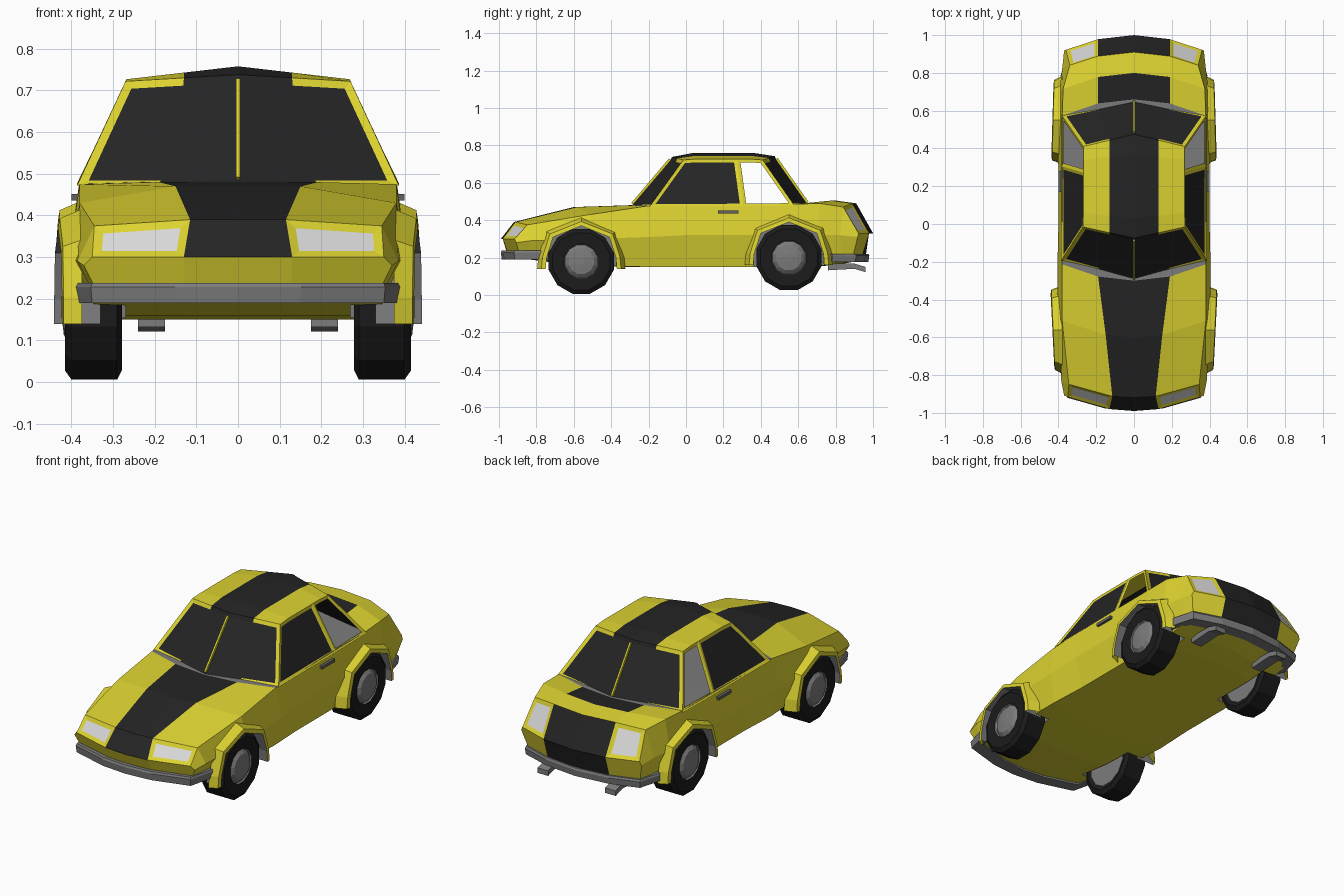
import bpy, bmesh
from math import sin, cos, pi
from mathutils import Vector

cube = bpy.data.objects.get("Cube")
if cube:
    bpy.data.objects.remove(cube)


def material(name, red, green, blue):
    mat = bpy.data.materials.new(name)
    mat.use_nodes = True
    mat.diffuse_color = (red, green, blue, 1)
    shader = next(n for n in mat.node_tree.nodes if n.type == 'BSDF_PRINCIPLED')
    shader.inputs["Base Color"].default_value = (red, green, blue, 1)
    return mat


PALETTE = [material("yellow paint", .72, .65, .03),
           material("black stripe and glass", .018, .018, .019),
           material("grey metal", .2, .2, .2),
           material("lamp white", .7, .7, .7),
           material("tyre rubber", .011, .011, .011),
           material("dark trim", .12, .12, .12)]
YELLOW, BLACK, GREY, LAMP, TYRE, TRIM = range(len(PALETTE))


def finish(name, bm, fix_normals=True):
    if fix_normals:
        bmesh.ops.recalc_face_normals(bm, faces=bm.faces)
    mesh = bpy.data.meshes.new(name)
    bm.to_mesh(mesh)
    bm.free()
    for mat in PALETTE:
        mesh.materials.append(mat)
    obj = bpy.data.objects.new(name, mesh)
    bpy.context.collection.objects.link(obj)
    return obj


def loft(bm, sections, colour, closed=True, caps=None):
    """Skin a row of sections; colour is an index or a rule of (section, edge)."""
    rows = [[bm.verts.new(p) for p in section] for section in sections]
    count = len(rows[0])
    for k, (a, b) in enumerate(zip(rows, rows[1:])):
        for i in range(count if closed else count - 1):
            j = (i + 1) % count
            face = bm.faces.new((a[i], a[j], b[j], b[i]))
            face.material_index = colour(k, i) if callable(colour) else colour
    if caps is not None:
        for row in (rows[0], rows[-1]):
            bm.faces.new(row).material_index = caps
    return rows


def inset(bm, faces, width, depth, rim=YELLOW):
    made = bmesh.ops.inset_individual(bm, faces=faces, thickness=width,
                                      depth=depth, use_even_offset=True)
    for face in made["faces"]:
        face.material_index = rim


# Lower body: y, then bottom, crease, shoulder (height, half width), stripe, top
STATIONS = [
    (-.99, .20, .33, .28, .37, .30, .35, .13, .30),
    (-.92, .20, .34, .29, .385, .375, .345, .115, .39),
    (-.60, .16, .36, .30, .405, .43, .38, .15, .47),
    (-.30, .15, .37, .31, .405, .475, .38, .19, .48),
    (0, .15, .36, .32, .40, .48, .38, .19, .48),
    (.35, .15, .36, .32, .40, .485, .38, .19, .485),
    (.66, .15, .36, .32, .405, .485, .38, .19, .49),
    (.80, .16, .355, .32, .395, .49, .375, .19, .505),
    (.91, .18, .35, .32, .38, .47, .34, .19, .49),
    (1.0, .20, .34, .31, .37, .33, .36, .19, .33)]


def body_ring(y, zb, wb, zc, wc, zs, ws, stripe, top):
    half = [(0, zb), (stripe, zb), (wb, zb), (wc, zc), (ws, zs), (stripe, top), (0, top)]
    sign = 1 if y > 0 else -1
    ring = []
    for i, (x, z) in enumerate(half):
        bow = .6 * x * x * min(1, abs(y) / .28)
        tuck = .04 if i < 3 and abs(y) > .95 else 0
        ring.append(Vector((x, y - sign * (bow + tuck), z)))
    return ring + [Vector((-p.x, p.y, p.z)) for p in ring[5:0:-1]]


def body_colour(k, i):
    i = min(i, 11 - i)
    if k in (3, 4, 5) and i >= 4:
        return GREY
    if k in (0, 8) and i == 4:
        return LAMP
    return BLACK if i == 5 and k in (0, 1, 2, 6, 8) else YELLOW


bm = bmesh.new()
rings = loft(bm, [body_ring(*s) for s in STATIONS], body_colour)
for row, middle in ((rings[0], YELLOW), (rings[-1], BLACK)):
    bm.faces.new([row[i] for i in (0, 1, 5, 6, 7, 11)]).material_index = middle
    bm.faces.new(row[1:6])
    bm.faces.new(row[7:12])
bmesh.ops.recalc_face_normals(bm, faces=bm.faces)
inset(bm, [f for f in bm.faces if f.material_index == LAMP], .022, -.004)
body = finish("lower_body", bm)

# Wheel arches cut into the body, flares, wheels
ARCH = [(-.19, -.04), (-.185, .02), (-.15, .13), (0, .19), (.15, .13), (.185, .02), (.19, -.04)]
AXLES = [("front", -.56, .18, .05), ("rear", .55, .2, -.03)]
TYRE_PROFILE = [(.284, .13), (.278, .155), (.29, .18), (.40, .18), (.415, .158),
                (.41, .095), (.402, .09), (.418, .07), (.424, .02)]

for end, yc, zc, slope in AXLES:
    for side, label in ((1, "left"), (-1, "right")):
        def arch(x, grow=1, lean=0):
            return [Vector((side * (x + lean * dy), yc + dy * grow, zc + (dz * grow if dz > 0 else dz)))
                    for dy, dz in ARCH]

        bm = bmesh.new()
        opening = [p - Vector((0, 0, .12)) if i in (0, len(ARCH) - 1) else p
                   for i, p in enumerate(arch(0))]
        loft(bm, [[Vector((side * x, p.y, p.z)) for p in opening] for x in (.27, .55)],
             GREY, caps=GREY)
        cutter = finish("arch_cutter", bm)
        cutter.hide_render = True
        mod = body.modifiers.new("arch", 'BOOLEAN')
        mod.operation, mod.solver, mod.object = 'DIFFERENCE', 'EXACT', cutter
        bpy.context.view_layer.update()
        shape = bpy.data.meshes.new_from_object(
            body.evaluated_get(bpy.context.evaluated_depsgraph_get()))
        body.modifiers.clear()
        body.data = shape
        bpy.data.objects.remove(cutter)

        bm = bmesh.new()
        loft(bm, [arch(.33), arch(.432, 1, slope), arch(.428, 1.12, slope), arch(.375, 1.24)],
             lambda k, i: YELLOW if k else GREY, closed=False)
        finish(f"{end}_{label}_flare", bm)

        bm = bmesh.new()
        circles = [[(side * x, yc + r * sin(pi * (n + .5) / 6), zc + r * cos(pi * (n + .5) / 6))
                    for n in range(12)] for x, r in TYRE_PROFILE]
        loft(bm, circles, lambda k, i: TYRE if k < 5 else GREY, caps=GREY)
        finish(f"{end}_{label}_wheel", bm)

# Cabin shell: windscreen, rear window, roof and sides
def cabin_row(y_mid, z_mid, stripe, x, y, z):
    mid, corner = Vector((0, y_mid, z_mid)), Vector((x, y, z))
    band = mid.lerp(corner, stripe / x)
    half = [corner, band, mid]
    return half + [Vector((-p.x, p.y, p.z)) for p in (band, corner)]


rows = [cabin_row(-.3, .472, .19, .386, -.195, .472),
        cabin_row(-.075, .738, .13, .27, -.015, .722),
        cabin_row(.03, .758, .13, .268, .06, .727),
        cabin_row(.37, .758, .13, .268, .34, .727),
        cabin_row(.475, .742, .13, .268, .41, .722),
        cabin_row(.66, .478, .19, .386, .58, .478)]
bm = bmesh.new()
grid = loft(bm, rows, lambda k, i: BLACK if i in (1, 2) else YELLOW, closed=False)
screens = [[f for f in bm.faces if all(v in a + b for v in f.verts)]
           for a, b in (grid[:2], grid[-2:])]
doors, quarters = [], []
for c, sign in ((0, 1), (4, -1)):
    low = bm.verts.new((sign * .386, .307, .475))
    high = bm.verts.new((sign * .268, .272, .727))
    doors.append(bm.faces.new((grid[0][c], low, high, grid[2][c], grid[1][c])))
    quarters.append(bm.faces.new((low, grid[5][c], grid[4][c], grid[3][c], high)))
bmesh.ops.recalc_face_normals(bm, faces=bm.faces)
if sum(f.normal.z for f in bm.faces) < 0:
    bmesh.ops.reverse_faces(bm, faces=bm.faces)
for panes in screens:
    frame = bmesh.ops.inset_region(bm, faces=panes, thickness=.02, depth=-.005,
                                   use_boundary=True, use_even_offset=True)
    for face in frame["faces"]:
        face.material_index = BLACK if abs(face.calc_center_median().x) < .13 else YELLOW
    for face in panes:
        face.material_index = BLACK
inset(bm, doors + quarters, .017, -.005)
for face in doors:
    face.material_index = BLACK
bmesh.ops.delete(bm, geom=quarters, context='FACES')
finish("cabin", bm, fix_normals=False)

# Centre bars on both screens
for name, low, high in (("windscreen_bar", rows[0][2], rows[1][2]),
                        ("rear_window_bar", rows[5][2], rows[4][2])):
    bm = bmesh.new()
    ends = (low.lerp(high, .06), low.lerp(high, .95))
    out = Vector((0, .006 if low.y > 0 else -.006, .004))
    loft(bm, [[p + Vector((.005, 0, 0)) - out, p + Vector((.005, 0, 0)) + out,
               p - Vector((.005, 0, 0)) + out, p - Vector((.005, 0, 0)) - out] for p in ends],
         YELLOW, caps=YELLOW)
    finish(name, bm)


# Bumpers follow the ends of the body
def bumper(name, path, low, high):
    full = [(-x, y) for x, y in path[:0:-1]] + path
    bm = bmesh.new()
    loft(bm, [[(x, y, low), (x * 1.01, y * 1.005, high - .01), (x, y, high),
               (x * .92, y * .93, high), (x * .92, y * .93, low)] for x, y in full],
         GREY, caps=GREY)
    finish(name, bm)


bumper("front_bumper", [(0, -.985), (.15, -.972), (.35, -.915), (.39, -.75)], .19, .238)
bumper("rear_bumper", [(0, .975), (.19, .955), (.35, .905), (.385, .78)], .175, .22)

# Exhaust pipes and door handles
PIPE = [(.76, .17), (.90, .168), (.96, .15), (.96, .122), (.90, .14), (.76, .132)]
for side, label in ((1, "left"), (-1, "right")):
    bm = bmesh.new()
    loft(bm, [[(side * x, y, z) for y, z in PIPE] for x in (.175, .24)], GREY, caps=GREY)
    finish(f"{label}_exhaust", bm)
    bm = bmesh.new()
    loft(bm, [[(side * x, y, z) for y, z in ((.17, .436), (.28, .436), (.28, .452), (.17, .452))]
              for x in (.37, .4)], TRIM, caps=TRIM)
    finish(f"{label}_door_handle", bm)
